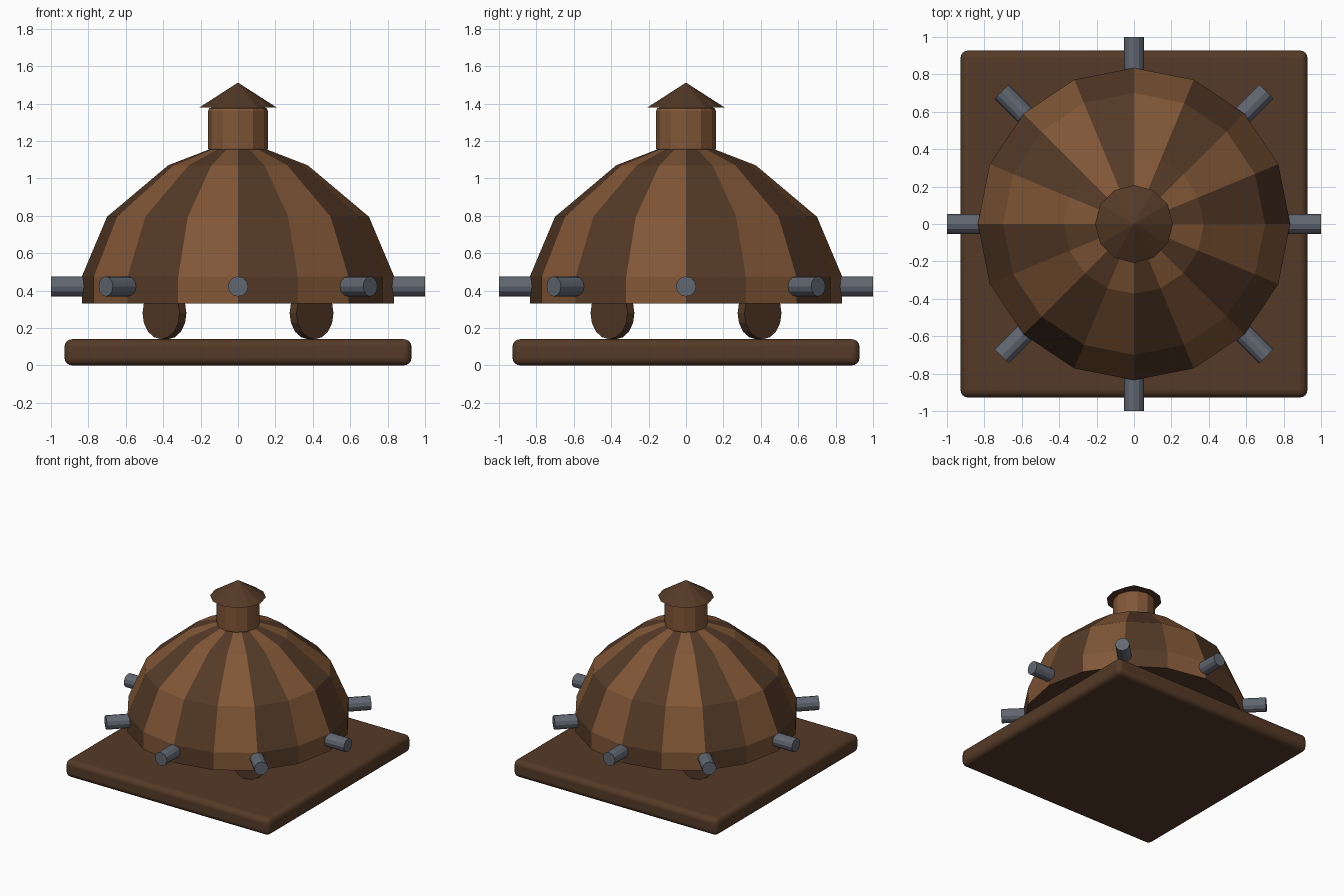
import bpy, bmesh, math
from mathutils import Matrix, Vector

if "Cube" in bpy.data.objects:
    bpy.data.objects.remove(bpy.data.objects["Cube"])


def material(name, rgb):
    m = bpy.data.materials.new(name)
    m.diffuse_color = (*rgb, 1)
    m.use_nodes = True
    m.node_tree.nodes["Principled BSDF"].inputs["Base Color"].default_value = m.diffuse_color
    return m


LIGHT = material("light_wood", (0.22, 0.095, 0.038))
DARK = material("dark_wood", (0.09, 0.042, 0.02))
STEEL = material("steel", (0.12, 0.135, 0.165))


def finish(name, bm, *mats):
    bmesh.ops.recalc_face_normals(bm, faces=bm.faces)
    me = bpy.data.meshes.new(name)
    bm.to_mesh(me)
    bm.free()
    ob = bpy.data.objects.new(name, me)
    bpy.context.collection.objects.link(ob)
    for m in mats:
        me.materials.append(m)
    return ob


def bevel(ob, width, segments):
    b = ob.modifiers.new("bevel", 'BEVEL')
    b.width, b.segments = width, segments
    b.limit_method, b.angle_limit = 'ANGLE', math.radians(50)


def cone(name, sides, r1, r2, z0, z1, mat):
    bm = bmesh.new()
    bmesh.ops.create_cone(bm, cap_ends=True, segments=sides, radius1=r1, radius2=r2,
                          depth=z1 - z0, matrix=Matrix.Translation((0, 0, (z0 + z1) / 2)))
    return finish(name, bm, mat)


def radial_cylinder(name, sides, radius, r_in, r_out, z, angle, mat):
    # cylinder whose axis points outward from the centre
    ob = cone(name, sides, radius, radius, r_in, r_out, mat)
    ob.data.transform(Matrix.Translation((0, 0, z)) @ Matrix.Rotation(angle, 4, 'Z')
                      @ Matrix.Rotation(math.pi / 2, 4, 'Y'))
    return ob


# base plate with rounded edges
bm = bmesh.new()
bmesh.ops.create_cube(bm, size=1, matrix=Matrix.Translation((0, 0, 0.07))
                      @ Matrix.Diagonal((1.855, 1.855, 0.14, 1)))
base = finish("base_plate", bm, DARK)
bevel(base, 0.04, 4)
bpy.context.view_layer.objects.active = base
base.select_set(True)
bpy.ops.object.shade_smooth_by_angle(angle=math.radians(35))

# faceted dome of alternating light and dark planks
SIDES = 16
profile = [(0.835, 0.33), (0.835, 0.475), (0.7, 0.795), (0.373, 1.07), (0.14, 1.16)]
bm = bmesh.new()
rings = [[bm.verts.new((r * math.cos(k * math.tau / SIDES), r * math.sin(k * math.tau / SIDES), z))
          for k in range(SIDES)] for r, z in profile]
for lo, hi in zip(rings, rings[1:]):
    for k in range(SIDES):
        n = (k + 1) % SIDES
        bm.faces.new((lo[k], lo[n], hi[n], hi[k])).material_index = (k + 1) % 2
for ring in (rings[0], rings[-1]):
    bm.faces.new(ring).material_index = 1
finish("plank_dome", bm, LIGHT, DARK)

# lookout turret and its pointed roof
turret = cone("turret", 12, 0.16, 0.16, 1.14, 1.38, LIGHT)
bevel(turret, 0.02, 2)
cone("turret_roof", 12, 0.208, 0, 1.378, 1.512, DARK)

# ring of gun barrels
for i in range(8):
    radial_cylinder(f"barrel_{i + 1}", 12, 0.054, 0.68, 1.0, 0.422, i * math.pi / 4, STEEL)

# four wheels on the diagonals, facing outward
for i in range(4):
    radial_cylinder(f"wheel_{i + 1}", 16, 0.14, 0.53, 0.582, 0.28,
                    math.pi / 4 + i * math.pi / 2, DARK)
